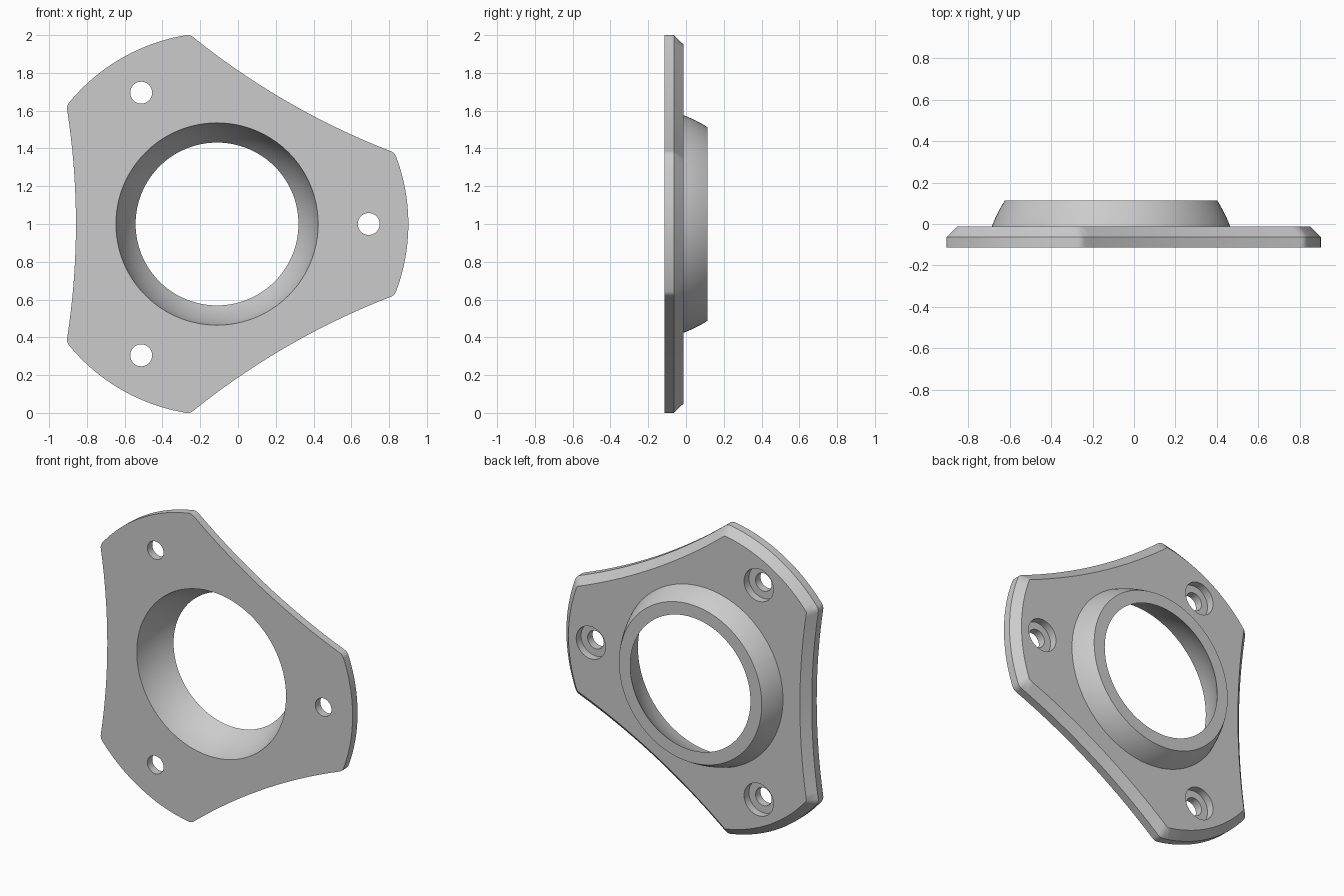
import bpy, bmesh, math
from mathutils import Vector

cube = bpy.data.objects.get("Cube")
if cube:
    bpy.data.objects.remove(cube, do_unlink=True)

CX, CZ = -0.111, 1.0                            # flange axis
FRONT, MID, BACK, END = -0.114, -0.063, -0.013, 0.114
EDGE = 0.05                                     # chamfer width and corner radius
TIP_R, TIP_HALF = 0.963, math.radians(20.6)     # tip arcs of the back face
SIDE_R = 3.99                                   # hollow side arcs of the back face


def polar(r, a):
    return Vector((math.cos(a), math.sin(a))) * r


def lerp(a, b, t):
    return a + (b - a) * t


def outline():
    """Back face outline as (point, outward angle) pairs."""
    pts = []
    for k in range(3):
        turn = k * math.tau / 3
        # tip arc
        for i in range(25):
            a = turn + lerp(-TIP_HALF, TIP_HALF, i / 24)
            pts.append((polar(TIP_R, a), a))
        # corner, hollow side, corner
        mid = turn + math.pi / 3
        h = TIP_R * math.sin(math.pi / 3 - TIP_HALF)
        swing = math.asin(h / SIDE_R)
        d = TIP_R * math.cos(math.pi / 3 - TIP_HALF) + SIDE_R * math.cos(swing)
        side = []
        for i in range(33):
            s = lerp(-swing, swing, i / 32)
            side.append((polar(d, mid) - polar(SIDE_R, mid + s), mid + s))
        side.reverse()
        if (side[0][0] - pts[-1][0]).length > 0.1:
            side.reverse()
        start, end = pts[-1], side[0]
        pts += [(start[0], lerp(start[1], end[1], i / 8)) for i in range(1, 8)]
        pts += side
        next_tip = turn + math.tau / 3 - TIP_HALF
        pts += [(side[-1][0], lerp(side[-1][1], next_tip, i / 8)) for i in range(1, 8)]
    return pts


def circle(r, y, n, centre=Vector((0, 0))):
    return [(centre + polar(r, i * math.tau / n), y) for i in range(n)]


def strip(bm, loops):
    """Join successive closed loops with quads."""
    rows = [[bm.verts.new((p.x + CX, y, p.y + CZ)) for p, y in loop] for loop in loops]
    for a, b in zip(rows, rows[1:]):
        n = len(a)
        for i in range(n):
            j = (i + 1) % n
            bm.faces.new((a[i], a[j], b[j], b[i]))


def sphere_r(radius, y):
    return math.sqrt(radius ** 2 - (y + 0.221) ** 2)


bm = bmesh.new()

# Plate rim with chamfered back edge
shape = outline()
outer = [p + polar(EDGE, a) for p, a in shape]
strip(bm, [[(p, FRONT) for p in outer],
           [(p, MID) for p in outer],
           [(p, BACK) for p, a in shape]])

# Spherical bore, collar end and spherical collar wall
bore = [lerp(FRONT, END, i / 10) for i in range(11)]
wall = [lerp(END, BACK, i / 6) for i in range(7)]
strip(bm, [circle(sphere_r(0.546, y), y, 128) for y in bore]
      + [circle(sphere_r(0.612, y), y, 128) for y in wall])

# Counterbored screw holes
for k in range(3):
    c = polar(0.803, k * math.tau / 3)
    strip(bm, [circle(0.058, FRONT, 40, c), circle(0.058, MID, 40, c),
               circle(0.105, MID, 40, c), circle(0.105, BACK, 40, c)])

bmesh.ops.remove_doubles(bm, verts=bm.verts[:], dist=1e-5)

# Flat front and back faces around the openings
for y, facing in ((FRONT, -1), (BACK, 1)):
    rim = [e for e in bm.edges if e.is_boundary
           and all(abs(v.co.y - y) < 1e-4 for v in e.verts)]
    bmesh.ops.triangle_fill(bm, edges=rim, use_beauty=True, normal=(0, facing, 0))
bmesh.ops.recalc_face_normals(bm, faces=bm.faces[:])

mesh = bpy.data.meshes.new("flange_plate")
bm.to_mesh(mesh)
bm.free()
flange = bpy.data.objects.new("flange_plate", mesh)
bpy.context.collection.objects.link(flange)

# Plain grey material
grey = bpy.data.materials.new("plain_grey")
grey.use_nodes = True
colour = (0.6, 0.6, 0.6, 1)
grey.diffuse_color = colour
grey.node_tree.nodes["Principled BSDF"].inputs["Base Color"].default_value = colour
mesh.materials.append(grey)

bpy.ops.object.select_all(action="DESELECT")
flange.select_set(True)
bpy.context.view_layer.objects.active = flange
bpy.ops.object.shade_smooth_by_angle(angle=math.radians(30))
